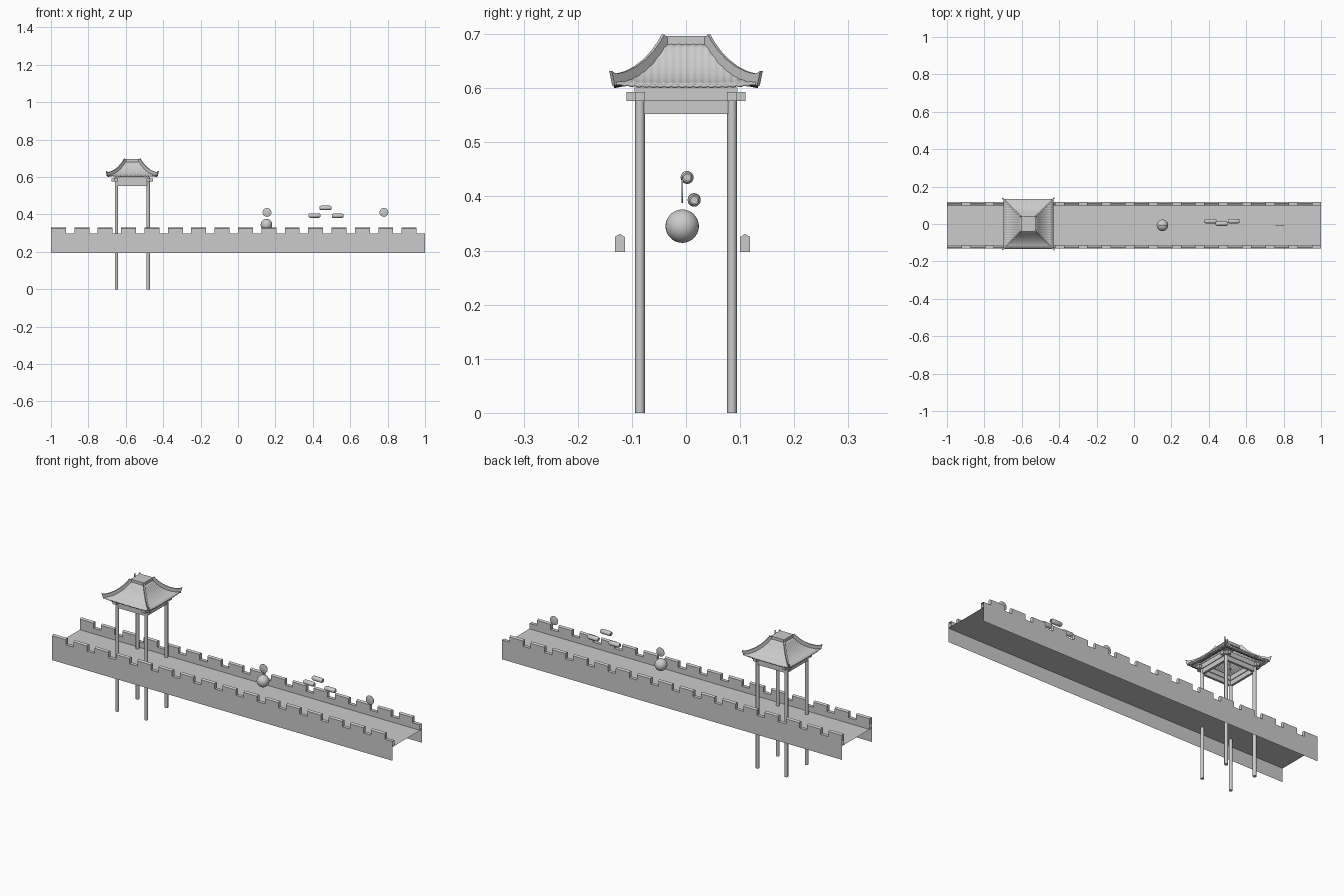
import bpy, bmesh, math
from mathutils import Matrix, Vector

if "Cube" in bpy.data.objects:
    bpy.data.objects.remove(bpy.data.objects["Cube"])

stone = bpy.data.materials.new("light_grey")
stone.diffuse_color = (0.6, 0.6, 0.6, 1)
stone.use_nodes = True
stone.node_tree.nodes["Principled BSDF"].inputs["Base Color"].default_value = stone.diffuse_color

CX = -0.565   # pavilion centre
WY = -0.0065  # wall centre line


def finish(name, bm, smooth=None, weld=True):
    if weld:
        bmesh.ops.recalc_face_normals(bm, faces=bm.faces)
    me = bpy.data.meshes.new(name)
    bm.to_mesh(me)
    bm.free()
    ob = bpy.data.objects.new(name, me)
    bpy.context.collection.objects.link(ob)
    me.materials.append(stone)
    if smooth:
        bpy.ops.object.select_all(action='DESELECT')
        ob.select_set(True)
        bpy.context.view_layer.objects.active = ob
        bpy.ops.object.shade_smooth_by_angle(angle=math.radians(smooth))
    return ob


def add_box(bm, x0, x1, y0, y1, z0, z1):
    m = Matrix.Translation(((x0 + x1) / 2, (y0 + y1) / 2, (z0 + z1) / 2)) @ \
        Matrix.Diagonal((x1 - x0, y1 - y0, z1 - z0, 1))
    bmesh.ops.create_cube(bm, size=1, matrix=m)


def add_prism(bm, pts, offset):
    """Closed polygon extruded along offset."""
    f = bm.faces.new([bm.verts.new(p) for p in pts])
    ext = bmesh.ops.extrude_face_region(bm, geom=[f], use_keep_orig=True)
    bmesh.ops.translate(bm, vec=offset, verts=[v for v in ext['geom'] if isinstance(v, bmesh.types.BMVert)])


def add_spin(bm, prof, axis, centre, n):
    """Profile of (along, radius) pairs revolved about a world axis."""
    rot = Vector((0, 0, 1)).rotation_difference(Vector(axis)).to_matrix()
    rings = []
    for a, r in prof:
        rings.append([bm.verts.new(rot @ Vector((r * math.cos(t), r * math.sin(t), a)) + Vector(centre))
                      for t in (2 * math.pi * i / n for i in range(n))])
    for a, b in zip(rings, rings[1:]):
        for i in range(n):
            j = (i + 1) % n
            bm.faces.new((a[i], a[j], b[j], b[i]))
    bm.faces.new(rings[0])
    bm.faces.new(rings[-1])


# Wall: open strip section (outer skin, ledge, inner skin) and walkway
for side, name in ((-1, "front_wall"), (1, "rear_wall")):
    sec = [(0.125, 0.195), (0.125, 0.297), (0.1065, 0.297), (0.1065, 0.268)]
    bm = bmesh.new()
    a = [bm.verts.new((-1, WY + side * y, z)) for y, z in sec]
    b = [bm.verts.new((1, WY + side * y, z)) for y, z in sec]
    for i in range(3):
        q = (a[i], b[i], b[i + 1], a[i + 1])
        bm.faces.new(q if side < 0 else q[::-1])
    finish(name, bm, weld=False)
    # Merlons with a pitched top
    bm = bmesh.new()
    cap = [(0.125, 0.297), (0.125, 0.325), (0.1158, 0.331), (0.1065, 0.325), (0.1065, 0.297)]
    for k in range(16):
        x = -1 + 0.125 * k
        add_prism(bm, [(x, WY + side * y, z) for y, z in cap], (0.08, 0, 0))
    finish(name + "_merlons", bm)
bm = bmesh.new()
bm.faces.new([bm.verts.new((x, WY + y, 0.268)) for x, y in
              ((-1, -0.125), (1, -0.125), (1, 0.125), (-1, 0.125))])
finish("walkway", bm, weld=False)

# Pavilion columns
bm = bmesh.new()
for sx in (-1, 1):
    for sy in (-1, 1):
        bmesh.ops.create_cone(bm, cap_ends=True, segments=20, radius1=0.0088, radius2=0.0088, depth=0.58,
                              matrix=Matrix.Translation((CX + sx * 0.085, sy * 0.085, 0.29)))
finish("columns", bm, 40)

# Beams under the roof
bm = bmesh.new()
for s in (-1, 1):
    for half, w, z0, z1 in ((0.078, 0.006, 0.552, 0.576), (0.11, 0.0095, 0.576, 0.593), (0.095, 0.009, 0.593, 0.601)):
        c = s * 0.085
        add_box(bm, CX - half, CX + half, c - w, c + w, z0, z1)
        add_box(bm, CX + c - w, CX + c + w, -half, half, z0, z1)
finish("beams", bm)

# Roof: four concave, rippled tile slopes
prof = [(0.036, 0.684), (0.045, 0.674), (0.056, 0.658), (0.068, 0.643), (0.082, 0.630),
        (0.097, 0.619), (0.114, 0.611), (0.134, 0.607)]
N = 80
bm = bmesh.new()
for side in range(4):
    rot = Matrix.Rotation(side * math.pi / 2, 3, 'Z')
    rows = []
    for w, z in prof:
        row = []
        for i in range(N + 1):
            x = 0.134 * (2 * i / N - 1)
            x = max(-w, min(w, x))  # clip the tile lines at the hips
            lift = 0.006 * (w / 0.134) ** 6 * abs(x / w) ** 4
            wave = 0.0012 * math.cos(math.pi * 40 * x / 0.268)
            row.append(bm.verts.new(rot @ Vector((x, -w, z + lift + wave)) + Vector((CX, 0, 0))))
        rows.append(row)
    for a, b in zip(rows, rows[1:]):
        for i in range(N):
            bm.faces.new((b[i], b[i + 1], a[i + 1], a[i]))
bmesh.ops.remove_doubles(bm, verts=bm.verts, dist=1e-5)
bmesh.ops.dissolve_degenerate(bm, edges=bm.edges, dist=1e-6)
roof = finish("tile_roof", bm, 40)
sol = roof.modifiers.new("thickness", 'SOLIDIFY')
sol.thickness = 0.006
sol.offset = -1

# Hip ridges with upturned tips
top = [(0.0425, 0.699), (0.05, 0.686), (0.062, 0.669), (0.077, 0.653), (0.094, 0.640),
       (0.112, 0.631), (0.127, 0.627), (0.134, 0.628), (0.1395, 0.632)]
low = [(0.134, 0.605), (0.114, 0.607), (0.097, 0.615), (0.082, 0.626), (0.068, 0.639),
       (0.056, 0.654), (0.045, 0.670), (0.036, 0.682), (0.036, 0.692)]
bm = bmesh.new()
for sx in (-1, 1):
    for sy in (-1, 1):
        n = Vector((-sy, sx, 0)).normalized() * 0.0035
        add_prism(bm, [Vector((CX + sx * w, sy * w, z)) - n for w, z in top + low], n * 2)
finish("hip_ridges", bm)

# Crown of the roof
bm = bmesh.new()
add_box(bm, CX - 0.039, CX + 0.039, -0.039, 0.039, 0.681, 0.696)
finish("roof_crown", bm)

# Ball on the walkway line
bm = bmesh.new()
bmesh.ops.create_uvsphere(bm, u_segments=32, v_segments=20, radius=0.0308,
                          matrix=Matrix.Translation((0.152, -0.007, 0.345)))
finish("ball", bm, 60)

# Thin upright discs
for name, x in (("left_disc", 0.155), ("right_disc", 0.78)):
    bm = bmesh.new()
    add_spin(bm, [(-0.0015, 0.0225), (-0.001, 0.0235), (0.001, 0.0235), (0.0015, 0.0225)],
             (0, 1, 0), (x, -0.007, 0.411), 32)
    finish(name, bm, 40)

# Floating rolls with recessed ends
for name, x, y, z in (("left_roll", 0.409, 0.015, 0.394), ("middle_roll", 0.468, 0.002, 0.435),
                      ("right_roll", 0.533, 0.015, 0.393)):
    bm = bmesh.new()
    add_spin(bm, [(-0.026, 0.006), (-0.031, 0.006), (-0.031, 0.0085), (-0.024, 0.012),
                  (0.024, 0.012), (0.031, 0.0085), (0.031, 0.006), (0.026, 0.006)], (1, 0, 0), (x, y, z), 20)
    finish(name, bm, 40)
